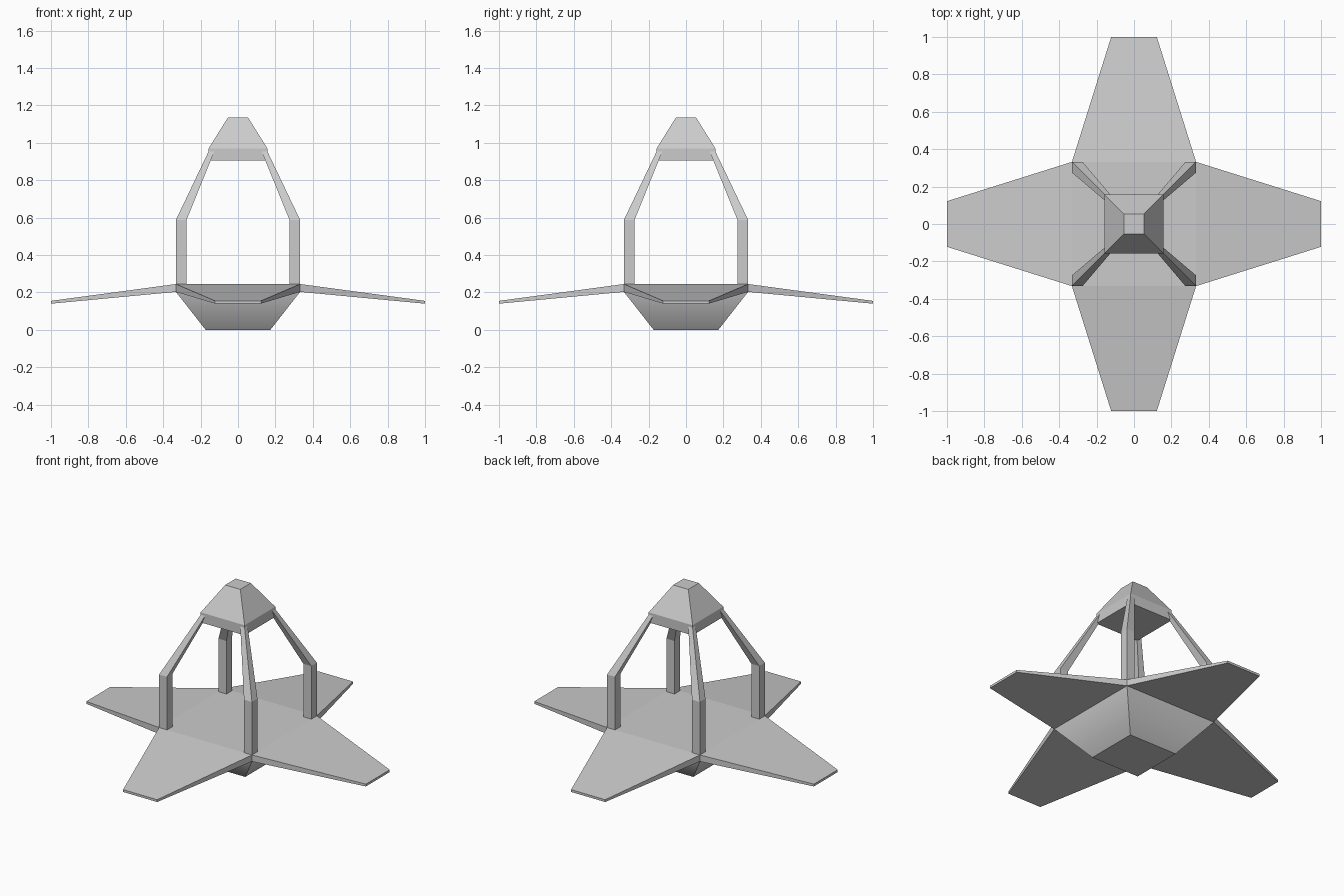
import bpy, bmesh, math
from mathutils import Matrix

if "Cube" in bpy.data.objects:
    bpy.data.objects.remove(bpy.data.objects["Cube"])


def loft(name, rings, turn=0.0):
    """Skin a stack of rings into a capped solid, turned about z."""
    bm = bmesh.new()
    loops = [[bm.verts.new(p) for p in ring] for ring in rings]
    n = len(loops[0])
    for a, b in zip(loops, loops[1:]):
        for i in range(n):
            j = (i + 1) % n
            bm.faces.new((a[i], a[j], b[j], b[i]))
    bm.faces.new(loops[0])
    bm.faces.new(loops[-1])
    bm.transform(Matrix.Rotation(turn, 4, 'Z'))
    bmesh.ops.recalc_face_normals(bm, faces=bm.faces)
    mesh = bpy.data.meshes.new(name)
    bm.to_mesh(mesh)
    bm.free()
    obj = bpy.data.objects.new(name, mesh)
    bpy.context.collection.objects.link(obj)
    return obj


def flat_ring(lo, hi, z):
    """Horizontal square spanning lo..hi on both axes."""
    return [(lo, lo, z), (hi, lo, z), (hi, hi, z), (lo, hi, z)]


def square(h, z):
    return flat_ring(-h, h, z)


def upright_ring(w, y, z0, z1):
    """Upright rectangle across the wing."""
    return [(-w, y, z0), (w, y, z0), (w, y, z1), (-w, y, z1)]


# Tapered hull, softly shaded where the slope meets the rim
hull = loft("hull", [square(0.173, 0), square(0.332, 0.203), square(0.332, 0.245)])
bpy.context.view_layer.objects.active = hull
hull.select_set(True)
bpy.ops.object.shade_smooth_by_angle(angle=math.radians(45))
hull.select_set(False)

# Four drooping wings and four bent corner posts
for k, side in enumerate(("back", "left", "front", "right")):
    turn = k * math.pi / 2
    loft(side + "_wing", [upright_ring(0.332, 0.332, 0.203, 0.245),
                          upright_ring(0.122, 1.0, 0.140, 0.155)], turn)
for k, corner in enumerate(("back_right", "back_left", "front_left", "front_right")):
    loft(corner + "_post", [flat_ring(0.275, 0.332, 0.24),
                            flat_ring(0.275, 0.332, 0.588),
                            flat_ring(0.122, 0.152, 0.965)], k * math.pi / 2)

# Roof cap on top of the posts
loft("roof_cap", [square(0.157, 0.905), square(0.157, 0.97), square(0.054, 1.135)])
